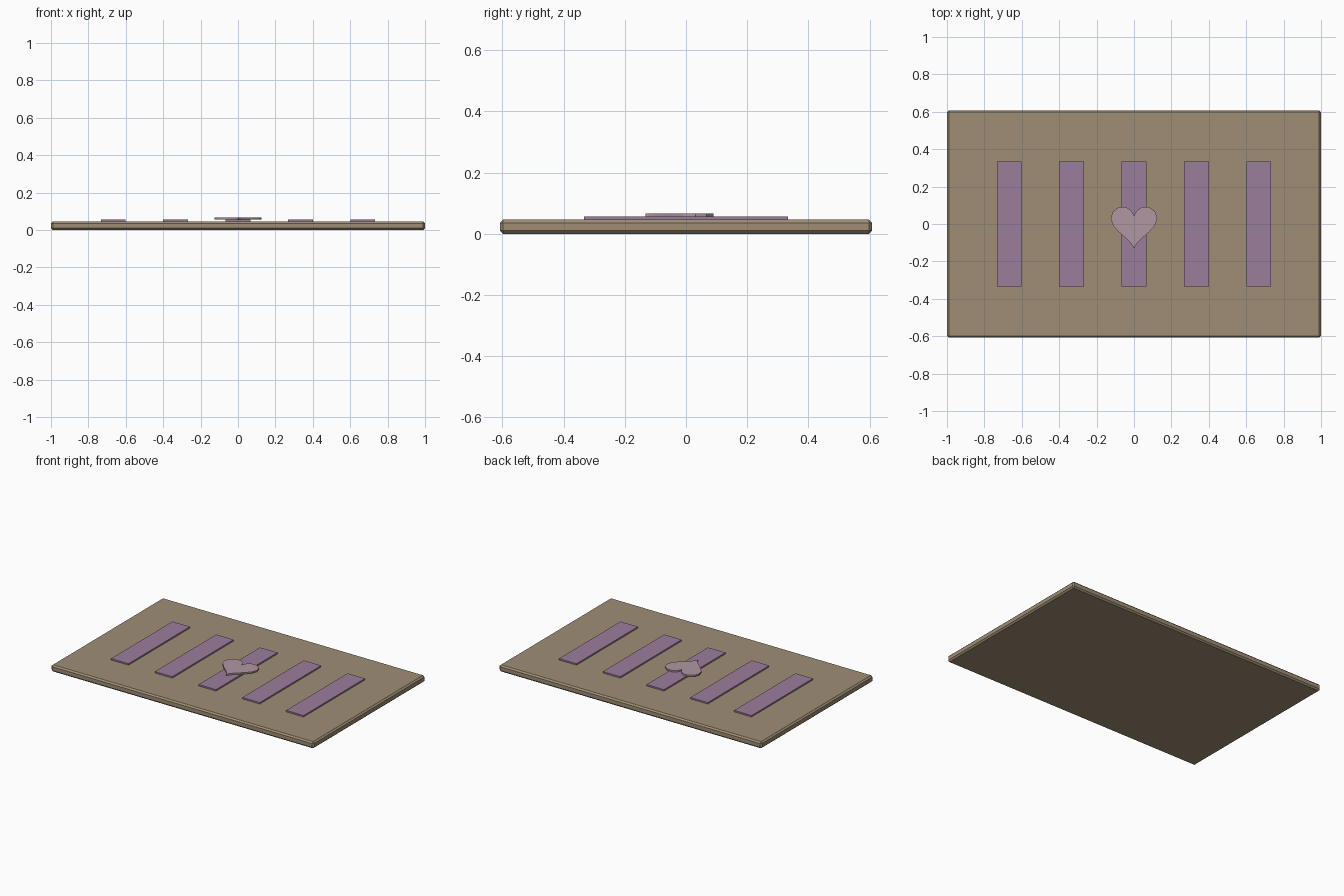
import bpy, bmesh, math

if "Cube" in bpy.data.objects:
    bpy.data.objects.remove(bpy.data.objects["Cube"])


def material(name, rgb):
    m = bpy.data.materials.new(name)
    m.diffuse_color = (*rgb, 1.0)
    m.use_nodes = True
    m.node_tree.nodes["Principled BSDF"].inputs["Base Color"].default_value = m.diffuse_color
    return m


def prism(name, outline, z0, z1, mat):
    """Extrude a flat outline from z0 up to z1."""
    bm = bmesh.new()
    face = bm.faces.new([bm.verts.new((x, y, z0)) for x, y in outline])
    ext = bmesh.ops.extrude_face_region(bm, geom=[face])
    for v in ext["geom"]:
        if isinstance(v, bmesh.types.BMVert):
            v.co.z = z1
    bmesh.ops.recalc_face_normals(bm, faces=bm.faces)
    mesh = bpy.data.meshes.new(name)
    bm.to_mesh(mesh)
    bm.free()
    mesh.materials.append(mat)
    obj = bpy.data.objects.new(name, mesh)
    bpy.context.collection.objects.link(obj)
    return obj


def rect(cx, hx, hy):
    return [(cx - hx, -hy), (cx + hx, -hy), (cx + hx, hy), (cx - hx, hy)]


tan = material("tan", (0.35, 0.27, 0.18))
mauve = material("mauve", (0.33, 0.21, 0.33))
pink = material("pink", (0.44, 0.31, 0.36))

# Mat slab with chamfered edges
slab = prism("mat_base", rect(0, 1.0, 0.608), 0, 0.046, tan)
bevel = slab.modifiers.new("chamfer", "BEVEL")
bevel.width = 0.01
bevel.segments = 1

# Five raised stripes
for i in range(-2, 3):
    prism(f"stripe_{i + 3}", rect(i / 3, 0.0665, 0.334), 0.045, 0.056, mauve)

# Heart in the centre
s = 0.0078
heart = []
for k in range(24):
    t = math.tau * k / 24
    heart.append((s * 16 * math.sin(t) ** 3,
                  s * (13 * math.cos(t) - 5 * math.cos(2 * t)
                       - 2 * math.cos(3 * t) - math.cos(4 * t))))
prism("heart", heart, 0.056, 0.066, pink)
